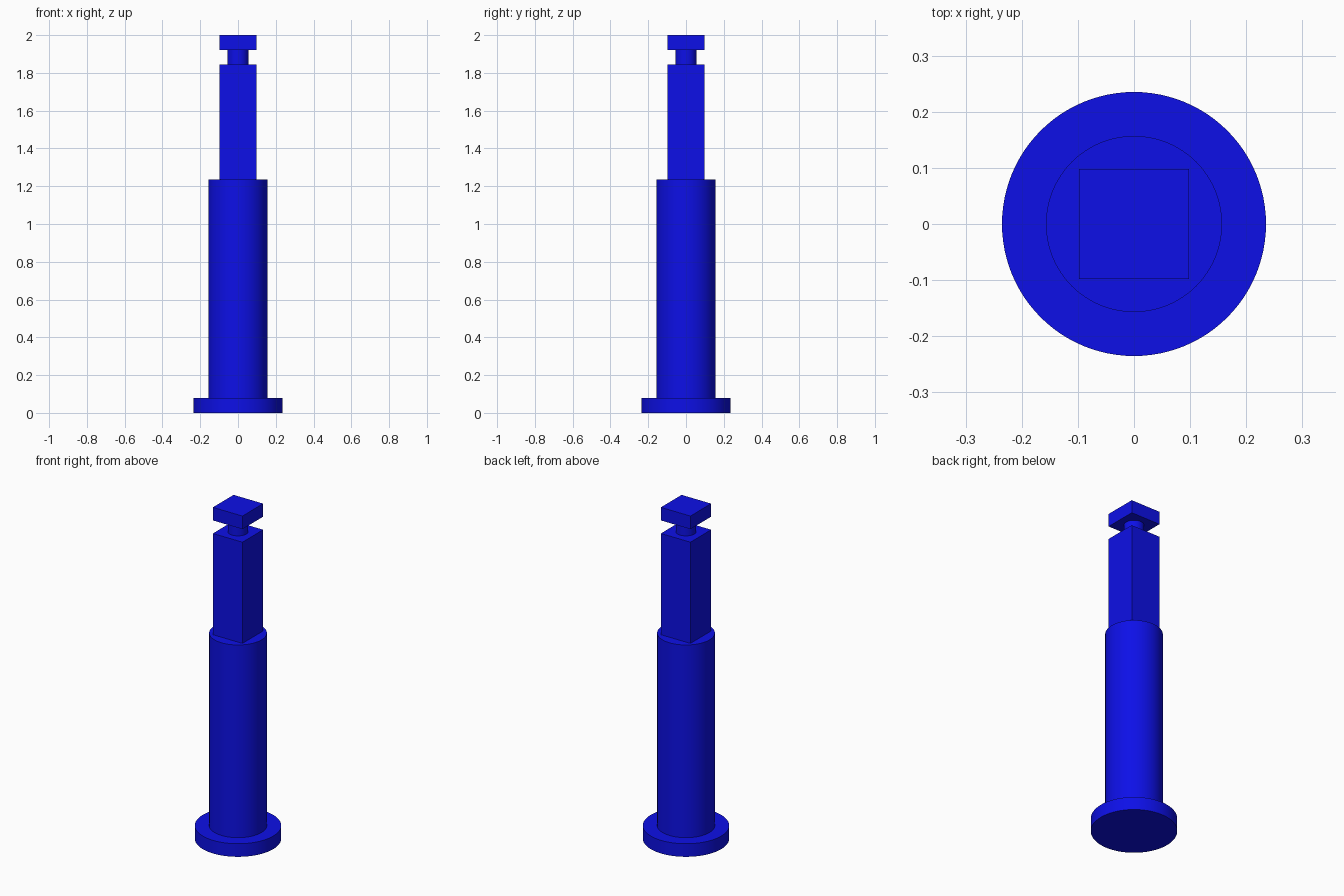
import bpy
import math

if "Cube" in bpy.data.objects:
    bpy.data.objects.remove(bpy.data.objects["Cube"])

blue = bpy.data.materials.new("blue")
blue.diffuse_color = (0.004, 0.005, 0.8, 1)
blue.use_nodes = True
blue.node_tree.nodes["Principled BSDF"].inputs["Base Color"].default_value = blue.diffuse_color


def finish(name):
    obj = bpy.context.object
    obj.name = name
    obj.data.materials.append(blue)
    return obj


def disc(name, radius, z0, z1):
    bpy.ops.mesh.primitive_cylinder_add(
        vertices=96, radius=radius, depth=z1 - z0, location=(0, 0, (z0 + z1) / 2))
    finish(name)
    bpy.ops.object.shade_smooth_by_angle(angle=math.radians(30))


def block(name, width, z0, z1):
    bpy.ops.mesh.primitive_cube_add(size=1, location=(0, 0, (z0 + z1) / 2))
    finish(name).scale = (width, width, z1 - z0)
    bpy.ops.object.transform_apply(location=False, rotation=False, scale=True)


# Stacked from the ground up: round foot and body, square shaft, neck and cap
disc("base_flange", 0.2353, 0, 0.0784)
disc("round_body", 0.1569, 0.0784, 1.2353)
block("square_shaft", 0.1961, 1.2353, 1.8431)
disc("neck", 0.0555, 1.8431, 1.9216)
block("square_cap", 0.1961, 1.9216, 2.0)
